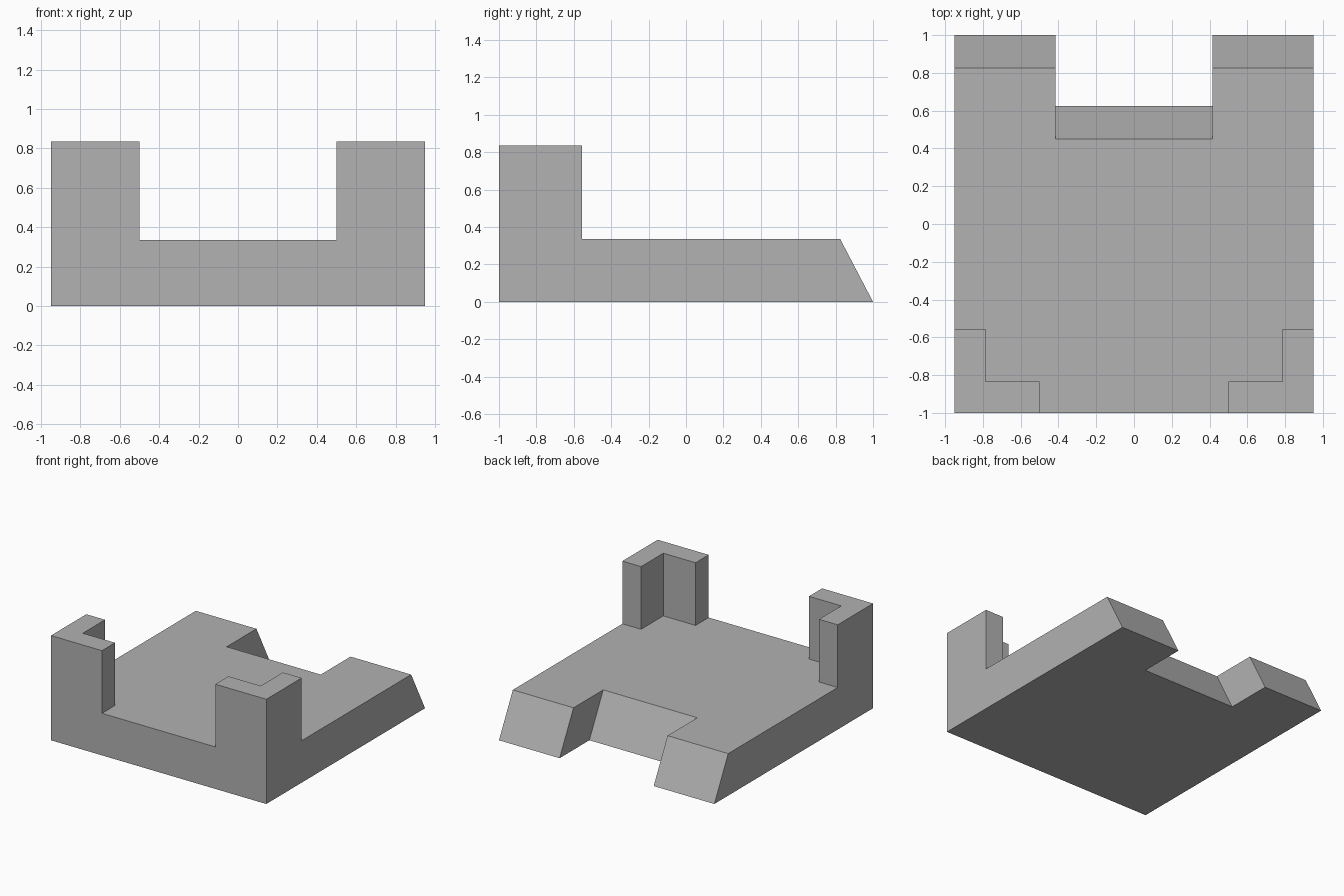
import bpy
import bmesh

cube = bpy.data.objects.get("Cube")
if cube:
    bpy.data.objects.remove(cube, do_unlink=True)

HALF_W, FRONT, SLAB_TOP, POST_TOP = 0.95, -1.0, 0.335, 0.835

grey = bpy.data.materials.new("plain grey")
grey.use_nodes = True
colour = (0.445, 0.445, 0.445, 1)
grey.diffuse_color = colour
grey.node_tree.nodes["Principled BSDF"].inputs["Base Color"].default_value = colour


def loft(name, lower, upper, z0, z1):
    """Solid between two matching outlines at two heights."""
    bm = bmesh.new()
    low = [bm.verts.new((x, y, z0)) for x, y in lower]
    high = [bm.verts.new((x, y, z1)) for x, y in upper]
    bm.faces.new(low[::-1])
    bm.faces.new(high)
    for i in range(len(low)):
        j = (i + 1) % len(low)
        bm.faces.new((low[i], low[j], high[j], high[i]))
    bmesh.ops.recalc_face_normals(bm, faces=bm.faces)
    mesh = bpy.data.meshes.new(name)
    bm.to_mesh(mesh)
    bm.free()
    mesh.materials.append(grey)
    obj = bpy.data.objects.new(name, mesh)
    bpy.context.collection.objects.link(obj)
    return obj


def slab_outline(back, notch, notch_x=0.415):
    half = [(HALF_W, FRONT), (HALF_W, back), (notch_x, back), (notch_x, notch)]
    return half + [(-x, y) for x, y in reversed(half)]


# Base slab with a sloping back edge and a back notch
loft("base_slab", slab_outline(1.0, 0.625), slab_outline(0.825, 0.45), 0, SLAB_TOP)

# L-shaped posts on the two front corners
corner = [(HALF_W, FRONT), (HALF_W, -0.555), (0.785, -0.555),
          (0.785, -0.835), (0.5, -0.835), (0.5, FRONT)]
for name, side in (("left_corner_post", 1), ("right_corner_post", -1)):
    outline = [(side * x, y) for x, y in corner]
    loft(name, outline, outline, SLAB_TOP, POST_TOP)
